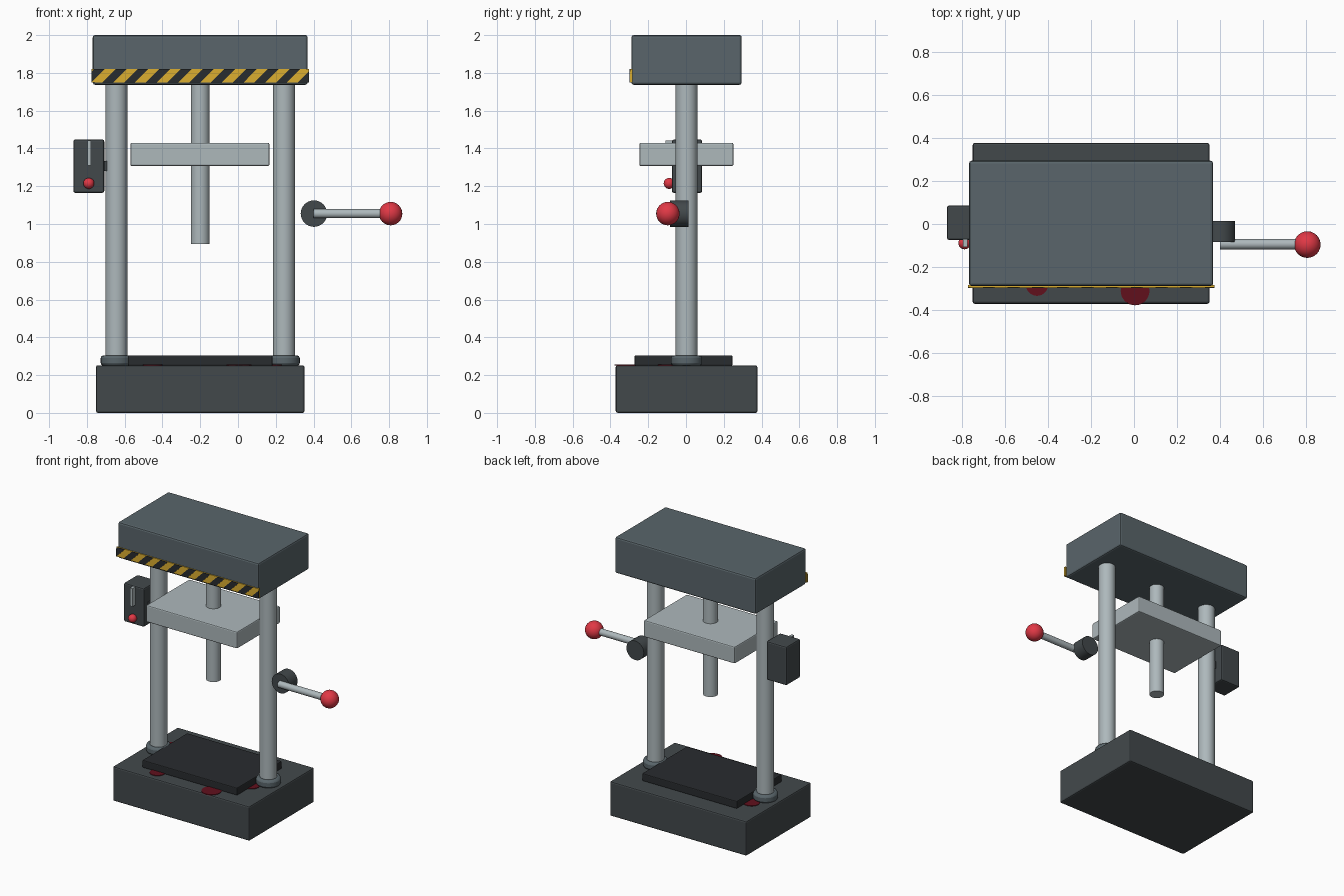
import bpy, bmesh, math
from mathutils import Matrix

if "Cube" in bpy.data.objects:
    bpy.data.objects.remove(bpy.data.objects["Cube"])

CY = 0.003   # shared depth centre of the frame
CX = -0.2    # shared width centre of the frame


def material(name, r, g, b):
    m = bpy.data.materials.new(name)
    m.diffuse_color = (r, g, b, 1)
    m.use_nodes = True
    m.node_tree.nodes["Principled BSDF"].inputs["Base Color"].default_value = m.diffuse_color
    return m


DARK = material("dark_steel", 0.055, 0.066, 0.071)
BLACK = material("black_rubber", 0.022, 0.025, 0.028)
SLATE = material("slate_paint", 0.10, 0.13, 0.145)
STEEL = material("bright_steel", 0.42, 0.48, 0.50)
RED = material("red_plastic", 0.75, 0.04, 0.06)
STAIN = material("dark_red_stain", 0.12, 0.005, 0.012)
YELLOW = material("yellow_paint", 0.72, 0.43, 0.03)


def finish(name, bm, mat, bevel=0, smooth=True):
    me = bpy.data.meshes.new(name)
    bmesh.ops.recalc_face_normals(bm, faces=bm.faces)
    bm.to_mesh(me)
    bm.free()
    ob = bpy.data.objects.new(name, me)
    bpy.context.collection.objects.link(ob)
    me.materials.append(mat)
    if bevel:
        mod = ob.modifiers.new("bevel", 'BEVEL')
        mod.width, mod.segments, mod.limit_method = bevel, 2, 'ANGLE'
    if smooth:
        bpy.ops.object.select_all(action='DESELECT')
        ob.select_set(True)
        bpy.context.view_layer.objects.active = ob
        bpy.ops.object.shade_smooth_by_angle(angle=math.radians(35))
    return ob


def box(name, x, y, z, mat, bevel=0):
    """Box from (min, max) ranges."""
    bm = bmesh.new()
    bmesh.ops.create_cube(bm, size=1)
    for v in bm.verts:
        v.co = [r[0] + (c + 0.5) * (r[1] - r[0]) for r, c in zip((x, y, z), v.co)]
    return finish(name, bm, mat, bevel, smooth=False)


def cylinder(name, centre, r, length, mat, axis='Z', bevel=0, sides=32):
    bm = bmesh.new()
    bmesh.ops.create_cone(bm, cap_ends=True, segments=sides, radius1=r, radius2=r, depth=length)
    turn = {'Z': Matrix(), 'X': Matrix.Rotation(math.pi / 2, 4, 'Y'),
            'Y': Matrix.Rotation(math.pi / 2, 4, 'X')}[axis]
    bmesh.ops.transform(bm, matrix=Matrix.Translation(centre) @ turn, verts=bm.verts)
    return finish(name, bm, mat, bevel)


def ball(name, centre, r, mat):
    bm = bmesh.new()
    bmesh.ops.create_uvsphere(bm, u_segments=24, v_segments=16, radius=r,
                              matrix=Matrix.Translation(centre))
    return finish(name, bm, mat)


# Frame: base, bed plate, top head
box("base", (-0.752, 0.352), (-0.372, 0.378), (0, 0.252), DARK, 0.01)
box("bed_plate", (-0.583, 0.183), (-0.272, 0.246), (0.25, 0.305), BLACK, 0.006)
box("top_head", (-0.769, 0.369), (-0.289, 0.295), (1.737, 2.0), SLATE, 0.012)

# Columns with foot collars
for side, s in (("left", -1), ("right", 1)):
    x = CX + s * 0.444
    cylinder(side + "_column", (x, CY, 1.0), 0.058, 1.5, STEEL)
    cylinder(side + "_collar", (x, CY, 0.277), 0.083, 0.056, SLATE, bevel=0.015)

# Ram and moving platen
cylinder("ram", (CX, CY, 1.32), 0.05, 0.85, STEEL)
box("platen", (-0.57, 0.166), (-0.247, 0.251), (1.307, 1.43), STEEL, 0.008)

# Hazard strip: yellow bar with slanted black stripes clipped to its ends
X0, X1, Z0, Z1 = -0.775, 0.375, 1.75, 1.82
box("hazard_strip", (X0, X1), (-0.296, -0.284), (Z0, Z1), YELLOW)
bm = bmesh.new()
PERIOD, SLANT = 0.115, 0.07
for i in range(-1, 11):
    a = X0 + (i + 0.5) * PERIOD
    b = a + PERIOD / 2
    bm.faces.new([bm.verts.new((x, -0.2975, z)) for x, z in
                  ((a, Z0), (b, Z0), (b + SLANT, Z1), (a + SLANT, Z1))])
for x, n in ((X0, -1), (X1, 1)):
    bmesh.ops.bisect_plane(bm, geom=bm.verts[:] + bm.edges[:] + bm.faces[:],
                           plane_co=(x, 0, 0), plane_no=(n, 0, 0), clear_outer=True)
stripes = finish("hazard_stripes", bm, BLACK, smooth=False)
solid = stripes.modifiers.new("thickness", 'SOLIDIFY')
solid.thickness, solid.offset = 0.003, 0

# Control box on the left column
box("control_box", (-0.872, -0.708), (-0.075, 0.086), (1.165, 1.447), DARK, 0.01)
box("control_box_bracket", (-0.715, -0.68), (-0.025, 0.03), (1.28, 1.333), DARK)
box("control_switch", (-0.798, -0.777), (-0.108, -0.07), (1.31, 1.442), STEEL)
ball("control_button", (-0.79, -0.089, 1.215), 0.029, RED)

# Side lever
cylinder("lever_hub", (0.402, -0.036, 1.055), 0.07, 0.098, DARK, 'Y')
cylinder("lever_rod", (0.6, -0.094, 1.055), 0.024, 0.40, STEEL, 'X')
ball("lever_knob", (0.808, -0.096, 1.055), 0.062, RED)

# Stains on the base
for i, (x, y, r) in enumerate(((-0.452, -0.283, 0.052), (0.005, -0.312, 0.067),
                               (0.17, -0.09, 0.06), (-0.61, 0.115, 0.055))):
    cylinder(f"stain_{i + 1}", (x, y, 0.253), r, 0.006, STAIN)
